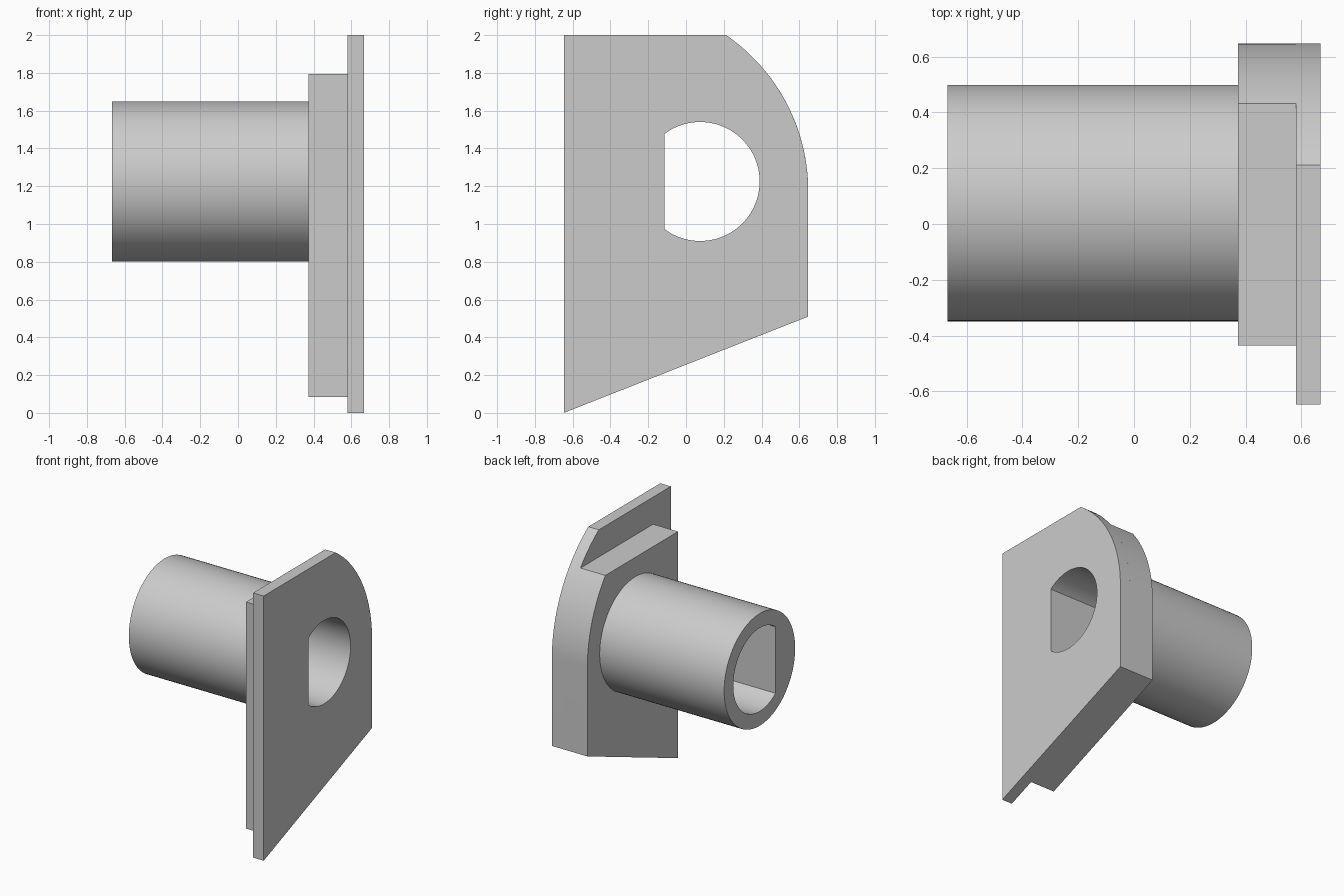
import bpy, bmesh
from math import sin, cos, acos, asin, sqrt, pi

cube = bpy.data.objects.get("Cube")
if cube:
    bpy.data.objects.remove(cube, do_unlink=True)

# One plain grey material
grey = bpy.data.materials.new("light grey")
grey.use_nodes = True
colour = (0.6, 0.6, 0.6, 1)
grey.diffuse_color = colour
grey.node_tree.nodes["Principled BSDF"].inputs["Base Color"].default_value = colour

BACK, FRONT, TOP = 0.647, -0.647, 2.0
BORE_Y, BORE_Z, BORE_R, BORE_FLAT = 0.075, 1.225, 0.315, -0.115
ROUND_R, ROUND_Z = 1.0, 1.175
BACK_FOOT = 0.51


def arc(cy, cz, r, start, end, steps):
    return [(cy + r * cos(start + (end - start) * i / steps),
             cz + r * sin(start + (end - start) * i / steps)) for i in range(steps + 1)]


def flange_outline(front, top):
    """Sloping foot, straight back, rounded upper back corner, flat top."""
    foot = BACK_FOOT * (front - FRONT) / (BACK - FRONT)
    curve = arc(BACK - ROUND_R, ROUND_Z, ROUND_R, 0, asin((top - ROUND_Z) / ROUND_R), 24)
    return [(front, foot), (BACK, BACK_FOOT)] + curve + [(front, top)]


def extrude_outline(name, outline, hole, x0, x1):
    """Fill the outline around the hole and extrude it along x."""
    bm = bmesh.new()
    for loop in (outline, hole):
        verts = [bm.verts.new((x0, y, z)) for y, z in loop]
        for a, b in zip(verts, verts[1:] + verts[:1]):
            bm.edges.new((a, b))
    bmesh.ops.triangle_fill(bm, use_beauty=True, edges=bm.edges[:], normal=(1, 0, 0))
    grown = bmesh.ops.extrude_face_region(bm, geom=bm.faces[:], use_keep_orig=True)
    moved = [g for g in grown["geom"] if isinstance(g, bmesh.types.BMVert)]
    bmesh.ops.translate(bm, verts=moved, vec=(x1 - x0, 0, 0))
    bmesh.ops.recalc_face_normals(bm, faces=bm.faces[:])
    mesh = bpy.data.meshes.new(name)
    bm.to_mesh(mesh)
    bm.free()
    mesh.materials.append(grey)
    obj = bpy.data.objects.new(name, mesh)
    bpy.context.collection.objects.link(obj)
    bpy.ops.object.select_all(action="DESELECT")
    obj.select_set(True)
    bpy.context.view_layer.objects.active = obj
    bpy.ops.object.shade_smooth_by_angle(angle=pi / 7)
    return obj


# D-shaped bore shared by all parts
half = acos((BORE_FLAT - BORE_Y) / BORE_R)
bore = arc(BORE_Y, BORE_Z, BORE_R, -half, half, 64)

# Thin cover plate, thicker inner block and round sleeve
extrude_outline("cover_plate", flange_outline(FRONT, TOP), bore, 0.58, 0.668)
extrude_outline("inner_block", flange_outline(-0.436, 1.795), bore, 0.372, 0.58)
sleeve = arc(BORE_Y, BORE_Z, 0.424, 0, 2 * pi, 96)[:-1]
extrude_outline("sleeve", sleeve, bore, -0.668, 0.372)
